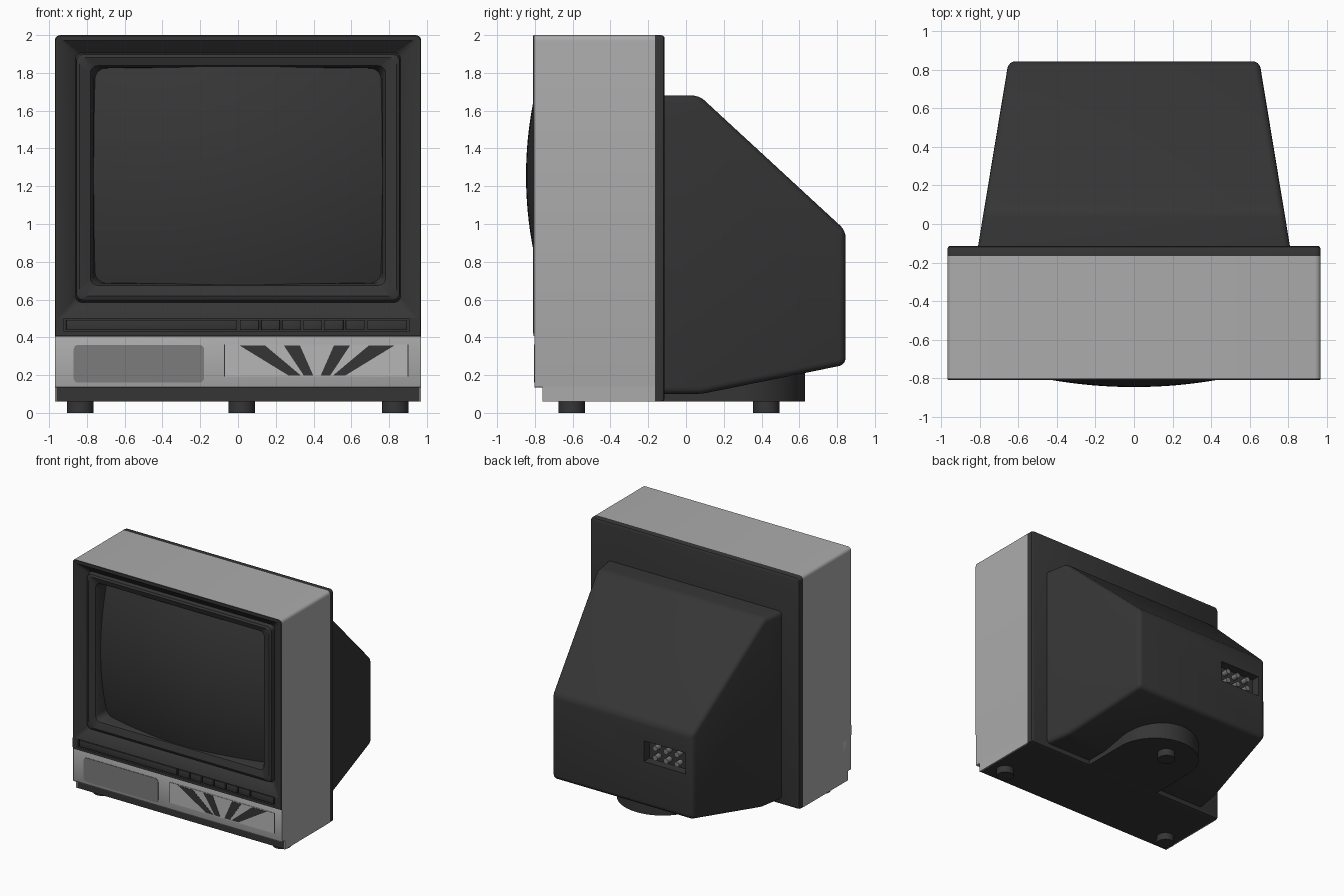
import bpy, bmesh, math

if "Cube" in bpy.data.objects:
    bpy.data.objects.remove(bpy.data.objects["Cube"])


def material(name, v):
    m = bpy.data.materials.new(name)
    m.diffuse_color = (v, v, v, 1)
    m.use_nodes = True
    m.node_tree.nodes["Principled BSDF"].inputs["Base Color"].default_value = m.diffuse_color
    return m


DARK = material("charcoal plastic", 0.036)
GLASS = material("dark screen glass", 0.037)
GREY = material("light grey plastic", 0.41)
SILVER = material("pale silver", 0.47)
MESH = material("mid grey grille", 0.2)


def finish(name, bm, mat, smooth=True):
    me = bpy.data.meshes.new(name)
    bm.to_mesh(me)
    bm.free()
    me.materials.append(mat)
    ob = bpy.data.objects.new(name, me)
    bpy.context.scene.collection.objects.link(ob)
    if smooth:
        smooth_shade(ob)
    return ob


def smooth_shade(ob):
    bpy.ops.object.select_all(action='DESELECT')
    ob.select_set(True)
    bpy.context.view_layer.objects.active = ob
    bpy.ops.object.shade_smooth_by_angle(angle=math.radians(35))


def box(name, x, y, z, mat, bevel=0.0):
    bm = bmesh.new()
    bmesh.ops.create_cube(bm, size=1)
    for v in bm.verts:
        v.co = [(a + b) / 2 + c * (b - a) for (a, b), c in zip((x, y, z), v.co)]
    if bevel:
        bmesh.ops.bevel(bm, geom=bm.edges[:], offset=bevel, segments=2, profile=0.5, affect='EDGES')
    return finish(name, bm, mat, bevel > 0)


def round_rect(x0, x1, z0, z1, rt, rb, n=5):
    """Rounded rectangle, counterclockwise seen from the front."""
    pts = []
    for cx, cz, r, a0 in ((x1 - rb, z0 + rb, rb, -90), (x1 - rt, z1 - rt, rt, 0),
                          (x0 + rt, z1 - rt, rt, 90), (x0 + rb, z0 + rb, rb, 180)):
        for i in range(n + 1):
            a = math.radians(a0 + 90 * i / n)
            pts.append((cx + r * math.cos(a), cz + r * math.sin(a)))
    return pts


def loft(name, rings, mat, caps=True):
    """Skin rings of (x0, x1, z0, z1, top radius, bottom radius, y), listed outside to inside."""
    bm = bmesh.new()
    loops = [[bm.verts.new((x, r[6], z)) for x, z in round_rect(*r[:6])] for r in rings]
    for a, b in zip(loops, loops[1:]):
        for i in range(len(a)):
            j = (i + 1) % len(a)
            bm.faces.new((a[i], a[j], b[j], b[i]))
    if caps:
        bm.faces.new(loops[0][::-1])
        bm.faces.new(loops[-1])
    return finish(name, bm, mat)


def prism(name, pts, axis, lo, hi, mat, smooth=True):
    """Extrude a 2D outline along y or z."""
    bm = bmesh.new()
    place = (lambda p, t: (p[0], t, p[1])) if axis == 'y' else (lambda p, t: (p[0], p[1], t))
    a, b = ([bm.verts.new(place(p, t)) for p in pts] for t in (lo, hi))
    bm.faces.new(a)
    bm.faces.new(b)
    for i in range(len(pts)):
        j = (i + 1) % len(pts)
        bm.faces.new((a[i], a[j], b[j], b[i]))
    bmesh.ops.recalc_face_normals(bm, faces=bm.faces[:])
    return finish(name, bm, mat, smooth)


def circle(cx, cy, r, n=32):
    return [(cx + r * math.cos(2 * math.pi * i / n), cy + r * math.sin(2 * math.pi * i / n)) for i in range(n)]


# Grey outer sleeve, open at both ends, with side skirts at the base
loft("case_sleeve", [(-.97, .97, .135, 2, .03, .005, -.165),
                     (-.97, .97, .135, 2, .03, .005, -.803)], GREY, caps=False)
for side, x in (("left", (-.97, -.96)), ("right", (.96, .97))):
    box(side + "_skirt", x, (-.76, -.165), (.06, .14), GREY)

# Dark base and rear plate
box("base", (-.96, .96), (-.757, -.15), (.06, .136), DARK)
loft("rear_plate", [(-.955, .955, .075, 1.985, .02, .02, -.113),
                    (-.966, .966, .064, 1.996, .028, .01, -.119),
                    (-.97, .97, .06, 2, .03, .005, -.132),
                    (-.97, .97, .06, 2, .03, .005, -.165)], DARK)

# Front bezel: rim, sloped recess, raised ring, inner lip round the tube
loft("bezel", [(-.97, .97, .50, 2, .03, .001, -.803),
               (-.966, .966, .50, 1.996, .028, .001, -.81),
               (-.945, .945, .503, 1.972, .02, .005, -.81),
               (-.86, .86, .585, 1.905, .03, .03, -.745),
               (-.855, .855, .598, 1.897, .035, .035, -.778),
               (-.838, .838, .618, 1.882, .04, .04, -.787),
               (-.782, .782, .675, 1.838, .04, .04, -.77),
               (-.765, .765, .685, 1.828, .05, .05, -.74),
               (-.752, .752, .69, 1.822, .06, .06, -.62)], DARK, caps=False)

# Bulging screen
bm = bmesh.new()
bmesh.ops.create_grid(bm, x_segments=28, y_segments=24, size=1)
for v in bm.verts:
    x, z = v.co.x * .768, v.co.y * .58
    v.co = (x, -.847 + x * x / 5 + z * z / 4, 1.255 + z)
bm.normal_update()
for f in bm.faces:
    if f.normal.y > 0:
        f.normal_flip()
finish("screen", bm, GLASS)

# Control strip with flap and push buttons set in a groove
box("strip_backing", (-.965, .965), (-.79, -.75), (.405, .505), DARK)
box("strip_lower_rim", (-.967, .967), (-.808, -.78), (.408, .43), DARK)
for x in ((-.967, -.92), (.905, .967)):
    box("strip_end", x, (-.81, -.78), (.42, .503), DARK)
keys = [(-.91, -.005)] + [(.01 + .112 * i, .11 + .112 * i) for i in range(6)] + [(.685, .895)]
for k in keys:
    box("control_button", k, (-.807, -.785), (.438, .493), DARK, .004)

# Lower front panel, speaker grille and sunburst insert
box("front_panel", (-.97, .97), (-.80, -.70), (.135, .407), GREY, .006)
loft("speaker_grille", [(-.87, -.18, .16, .36, .025, .025, -.798),
                        (-.87, -.18, .16, .36, .025, .025, -.804)], MESH)
box("insert_outline", (-.073, .903), (-.802, -.798), (.192, .363), DARK)
box("insert_plate", (-.068, .898), (-.804, -.798), (.192, .363), SILVER)
for s in (-1, 1):
    for t0, t1, b0, b1 in ((.275, .41, .085, .15), (.09, .175, .02, .07)):
        pts = [(.418 + s * d, z) for d, z in ((t0, .357), (t1, .357), (b1, .198), (b0, .198))]
        prism("sunburst_stripe", pts, 'y', -.806, -.80, DARK, False)

# Tapered rear housing
bm = bmesh.new()
prof = [(-.13, .10), (.08, .10), (.845, .255), (.845, .965), (.07, 1.68), (-.13, 1.68)]
rows = []
for s in (-1, 1):
    rows.append([bm.verts.new((s * (.81 - (y + .115) * .165), y, z)) for y, z in prof])
bm.faces.new(rows[0])
bm.faces.new(rows[1])
for i in range(6):
    j = (i + 1) % 6
    bm.faces.new((rows[0][i], rows[0][j], rows[1][j], rows[1][i]))
bmesh.ops.recalc_face_normals(bm, faces=bm.faces[:])
edges = [e for e in bm.edges if max(v.co.y for v in e.verts) > -.1]
bmesh.ops.bevel(bm, geom=edges, offset=.035, segments=4, profile=0.5, affect='EDGES')
housing = finish("rear_housing", bm, DARK, False)

# Socket recess cut in the back
cutter = box("socket_cutter", (-.585, -.2), (.77, .95), (.625, .80), DARK)
cutter.hide_render = True
mod = housing.modifiers.new("socket_recess", 'BOOLEAN')
mod.operation, mod.solver, mod.object = 'DIFFERENCE', 'EXACT', cutter
bpy.context.view_layer.objects.active = housing
bpy.ops.object.modifier_apply(modifier=mod.name)
bpy.data.objects.remove(cutter)
smooth_shade(housing)
for x in (-.29, -.39, -.49):
    for z in (.67, .75):
        prism("socket", circle(x, z, .022, 16), 'y', .765, .825, MESH)

# Round-ended support tongue under the housing, and feet
cx, r = .02, .35
arc = [(cx + r * math.cos(math.pi * i / 32), .28 + r * math.sin(math.pi * i / 32)) for i in range(33)]
prism("support_tongue", [(cx + r, -.13)] + arc + [(cx - r, -.13)], 'z', .06, .235, DARK)
for x, y in ((-.835, -.605), (.832, -.605), (.02, .425)):
    prism("foot", circle(x, y, .07), 'z', 0, .065, DARK)
